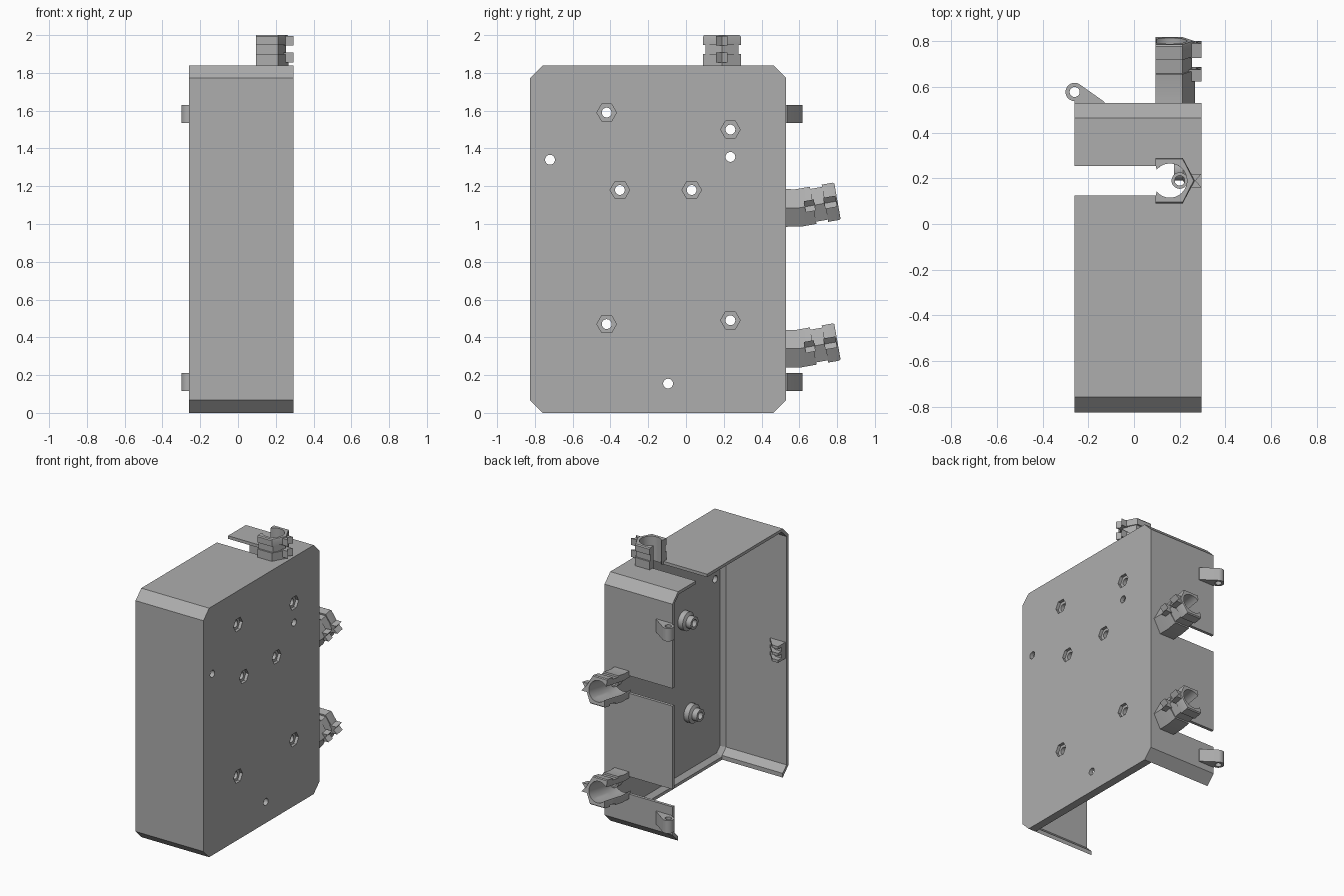
import bpy, bmesh, math
from mathutils import Vector, Matrix

cube = bpy.data.objects.get("Cube")
if cube:
    bpy.data.objects.remove(cube, do_unlink=True)

grey = bpy.data.materials.new("plain grey")
grey.use_nodes = True
colour = (0.42, 0.42, 0.42, 1)
grey.diffuse_color = colour
grey.node_tree.nodes["Principled BSDF"].inputs["Base Color"].default_value = colour


def loft(name, rings, closed=False):
    """Bridge matching rings of points; cap the ends or join them in a loop."""
    bm = bmesh.new()
    rows = [[bm.verts.new(p) for p in ring] for ring in rings]
    n = len(rows[0])
    pairs = list(zip(rows, rows[1:])) + ([(rows[-1], rows[0])] if closed else [])
    for a, b in pairs:
        for i in range(n):
            j = (i + 1) % n
            bm.faces.new((a[i], a[j], b[j], b[i]))
    if not closed:
        bm.faces.new(rows[0])
        bm.faces.new(rows[-1])
    bmesh.ops.recalc_face_normals(bm, faces=bm.faces)
    mesh = bpy.data.meshes.new(name)
    bm.to_mesh(mesh)
    bm.free()
    mesh.materials.append(grey)
    obj = bpy.data.objects.new(name, mesh)
    bpy.context.collection.objects.link(obj)
    return obj


def smooth(obj):
    bpy.ops.object.select_all(action='DESELECT')
    obj.select_set(True)
    bpy.context.view_layer.objects.active = obj
    bpy.ops.object.shade_smooth_by_angle(angle=math.radians(30))


def box(name, lo, hi):
    rect = [(lo[0], lo[1]), (hi[0], lo[1]), (hi[0], hi[1]), (lo[0], hi[1])]
    return loft(name, [[(x, y, z) for x, y in rect] for z in (lo[2], hi[2])])


def circle(m, r, w, n=32):
    turns = [2 * math.pi * i / n for i in range(n)]
    return [m @ Vector((r * math.cos(a), r * math.sin(a), w)) for a in turns]


def rod(name, m, r, w0, w1, n=32):
    return loft(name, [circle(m, r, w0, n), circle(m, r, w1, n)])


def cut(target, cutter):
    mod = target.modifiers.new("cut", 'BOOLEAN')
    mod.object, mod.operation, mod.solver = cutter, 'DIFFERENCE', 'EXACT'
    bpy.context.view_layer.objects.active = target
    bpy.ops.object.modifier_apply(modifier=mod.name)
    bpy.data.objects.remove(cutter, do_unlink=True)


def frame(u, v, w, origin):
    m = Matrix((u, v, w)).transposed().to_4x4()
    m.translation = origin
    return m


X, Y, Z = Vector((1, 0, 0)), Vector((0, 1, 0)), Vector((0, 0, 1))
Y0, Y1, TOP = -0.825, 0.53, 1.84
OUT, RIM, WALL = 0.295, -0.26, 0.022
CLIP_Z = (1.085, 0.34)      # back clips
CLIP_Y = 0.19               # top clip
BORE_X, BORE = 0.157, 0.075


def outline(x, d):
    """Rectangle with clipped corners, inset by d."""
    a, b, lo, hi = Y0 + d, Y1 - d, d, TOP - d
    c = 0.067 - 0.586 * d
    pts = [(a + c, lo), (b - c, lo), (b, lo + c), (b, hi - c),
           (b - c, hi), (a + c, hi), (a, hi - c), (a, lo + c)]
    return [(x, y, z) for y, z in pts]


# Open box with a chamfer inside where the walls meet the plate
shell = loft("case_shell", [outline(RIM, 0), outline(OUT, 0)])
cut(shell, loft("hollow", [outline(RIM - 0.1, WALL), outline(0.235, WALL),
                           outline(0.265, 0.05)]))

# Open underside, leaving the corner flanges
cut(shell, box("underside", (-0.5, Y0 + 0.067, -0.1), (0.235, Y1 - 0.067, 0.04)))

# Cable slots and bores through the top and back walls
cut(shell, box("slot", (-0.5, CLIP_Y - 0.065, 1.78), (0.11, CLIP_Y + 0.065, 1.9)))
cut(shell, rod("bore", frame(X, Y, Z, (BORE_X, CLIP_Y, 1.78)), BORE, 0, 0.1))
for z in CLIP_Z:
    cut(shell, box("slot", (-0.5, 0.48, z - 0.065), (0.11, 0.6, z + 0.065)))
    cut(shell, rod("bore", frame(X, -Z, Y, (BORE_X, 0.48, z)), BORE, 0, 0.1))

# Plate holes, nut pockets and stepped bosses
bosses = [(-0.42, 1.59), (0.235, 1.5), (-0.35, 1.18), (0.03, 1.18),
          (-0.42, 0.47), (0.235, 0.49)]
plain_holes = [(-0.72, 1.34), (0.235, 1.355), (-0.095, 0.155)]
for y, z in bosses + plain_holes:
    m = frame(Y, Z, X, (0, y, z))
    cut(shell, rod("hole", m, 0.026, 0.2, 0.4))
    if (y, z) in bosses:
        cut(shell, rod("pocket", m, 0.052, 0.273, 0.4, 6))
        steps = [(0.026, 0.268), (0.068, 0.268), (0.068, 0.225), (0.045, 0.215),
                 (0.045, 0.175), (0.026, 0.175)]
        smooth(loft("screw_boss", [circle(m, r, w) for r, w in steps], True))
smooth(shell)


def clip_ring(m, w, inset=0):
    """C-shaped section: half-hexagon outside, round bore inside."""
    k = inset
    pts = [(0.095, 0.1 - k), (0.213, 0.1 - k), (0.267 - k, 0),
           (0.213, -0.1 + k), (0.095, -0.1 + k), (0.095, -0.065)]
    n = 24
    for i in range(n + 1):
        a = math.radians(-140 + 280 * i / n)
        pts.append((BORE_X + BORE * math.cos(a), BORE * math.sin(a)))
    pts.append((0.095, 0.065))
    return [m @ Vector((u, v, w)) for u, v in pts]


def clip(name, base, head, length, start):
    """Cable clip: root on the base frame, grooved head on the head frame."""
    g0, g1, g = length * 0.38, length * 0.68, 0.012
    rings = [clip_ring(base, start)]
    rings += [clip_ring(head, w, k) for w, k in
              ((0, 0), (g0, 0), (g0, g), (g1, g), (g1, 0),
               (length - 0.008, 0), (length, 0.006))]
    smooth(loft(name, rings))
    # Tie guides on the ridge, either side of the groove
    for w0, w1 in ((g0 - 0.045, g0 + 0.008), (g1 - 0.004, length - 0.006)):
        sides = [(0.24, -0.03), (0.295, -0.03), (0.27, 0), (0.295, 0.03), (0.24, 0.03)]
        loft(name + "_tie_guide",
             [[head @ Vector((u, v, w)) for u, v in sides] for w in (w0, w1)])
    # Small guide tube inside the bore
    m = base @ Matrix.Translation((0.2, 0, 0))
    tube = [(0.022, start), (0.036, start), (0.036, 0.03), (0.022, 0.03)]
    smooth(loft(name + "_guide_tube", [circle(m, r, w, 20) for r, w in tube], True))


top = frame(X, Y, Z, (0, CLIP_Y, TOP))
clip("top_clip", top, top, 0.16, -WALL)
tilt = math.radians(10)
for z in CLIP_Z:
    base = frame(X, -Z, Y, (0, Y1, z))
    axis = Vector((0, math.cos(tilt), math.sin(tilt)))
    side = Vector((0, math.sin(tilt), -math.cos(tilt)))
    clip("back_clip", base, frame(X, side, axis, (0, 0.595, z)), 0.21, -WALL)

# Hinge lugs on the back wall
for z in (0.115, 1.535):
    pts = [(-0.13, 0.525), (-0.13, 0.535)]
    for i in range(25):
        a = math.radians(55 + 215 * i / 24)
        pts.append((-0.26 + 0.04 * math.cos(a), 0.578 + 0.04 * math.sin(a)))
    pts.append((-0.26, 0.525))
    lug = loft("hinge_lug", [[(x, y, w) for x, y in pts] for w in (z, z + 0.095)])
    cut(lug, rod("pin", frame(X, Y, Z, (-0.26, 0.578, z)), 0.022, -0.1, 0.2))
    smooth(lug)

# Latch block with two ribs on the inside of the front wall
inner = Y0 + WALL - 0.005
for z0, z1, depth in ((0.86, 0.88, 0.09), (0.88, 0.96, 0.05), (0.96, 0.98, 0.09),
                      (0.91, 0.93, 0.09)):
    wedge = [(-0.25, inner), (-0.25, inner + depth), (-0.2, inner + depth), (-0.12, inner)]
    loft("front_latch", [[(x, y, z) for x, y in wedge] for z in (z0, z1)])
